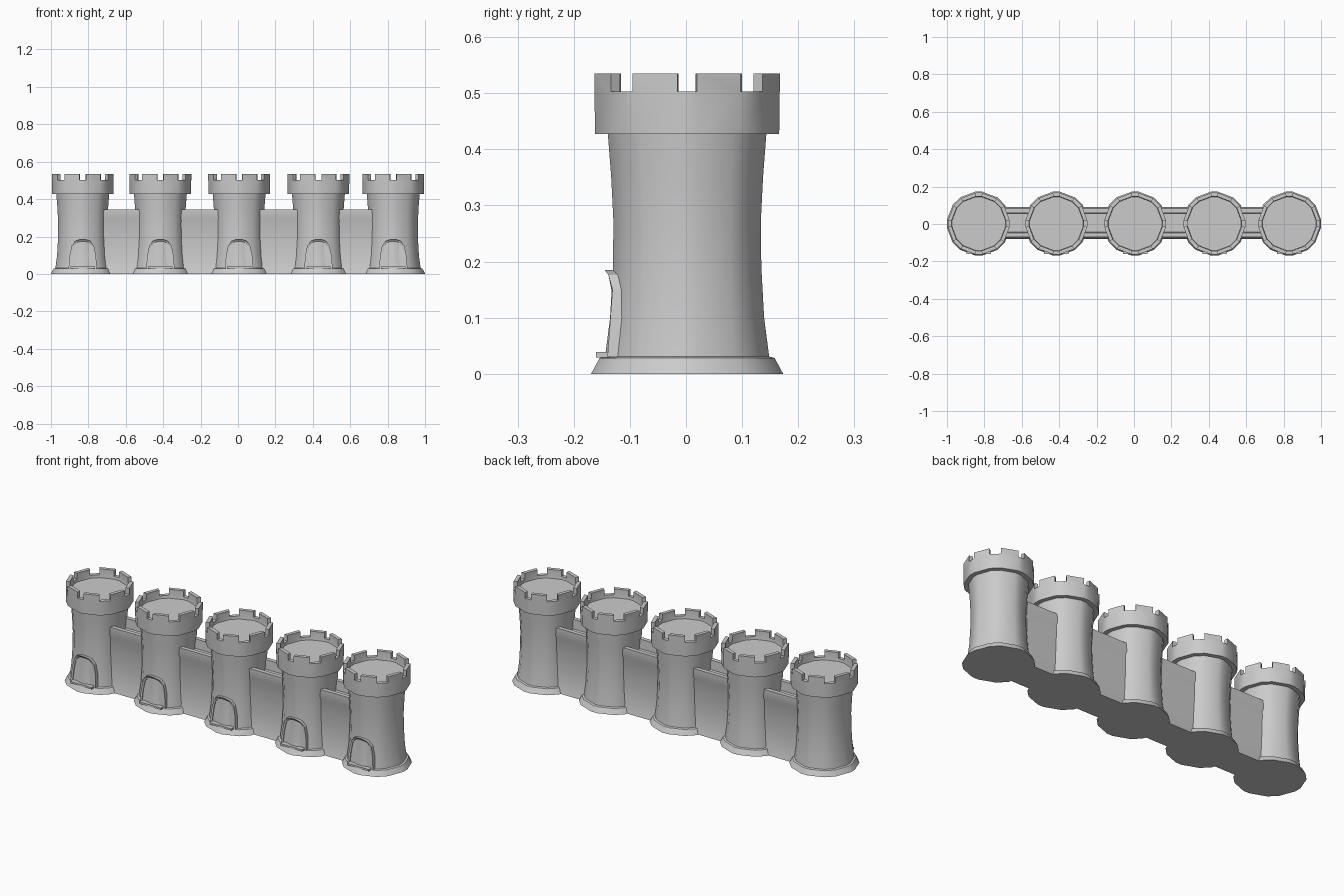
import bpy, bmesh
from math import radians, cos, sin

if "Cube" in bpy.data.objects:
    bpy.data.objects.remove(bpy.data.objects["Cube"])

CENTRES = [-0.83, -0.415, 0.006, 0.43, 0.83]
CY = 0.002
# ring angles: long spans carry merlons, short spans are the gaps
ANGLES = [q * 90 + a for q in range(4) for a in (6, 35, 54, 84)]
N = len(ANGLES)


def finish(bm, name, angle=35):
    bmesh.ops.recalc_face_normals(bm, faces=bm.faces)
    me = bpy.data.meshes.new(name)
    bm.to_mesh(me)
    bm.free()
    ob = bpy.data.objects.new(name, me)
    bpy.context.collection.objects.link(ob)
    bpy.ops.object.select_all(action='DESELECT')
    ob.select_set(True)
    bpy.context.view_layer.objects.active = ob
    bpy.ops.object.shade_smooth_by_angle(angle=radians(angle))
    return ob


def tower(cx):
    # profile from foot, up the waisted shaft, out to the crown, in to the roof floor
    profile = [(0.172, 0), (0.157, 0.028), (0.147, 0.031), (0.138, 0.10),
               (0.133, 0.19), (0.132, 0.27), (0.136, 0.35), (0.142, 0.427),
               (0.165, 0.427), (0.166, 0.503), (0.146, 0.503), (0.144, 0.488)]
    bm = bmesh.new()
    rings = [[bm.verts.new((cx + r * cos(radians(a)), CY + r * sin(radians(a)), z))
              for a in ANGLES] for r, z in profile]
    merlons = []
    for k in range(len(rings) - 1):
        for i in range(N):
            j = (i + 1) % N
            f = bm.faces.new((rings[k][i], rings[k][j], rings[k + 1][j], rings[k + 1][i]))
            if k == 9 and i % 2 == 0:
                merlons.append(f)
    bm.faces.new(rings[0][::-1])
    bm.faces.new(rings[-1])
    bmesh.ops.recalc_face_normals(bm, faces=bm.faces)
    # merlons raised from the rim
    for f in bmesh.ops.extrude_discrete_faces(bm, faces=merlons)['faces']:
        low = list(f.verts)
        for v in low:
            v.co.z = 0.535
        # side walls of each merlon
        for e in list(f.edges):
            a, b = e.verts
            c, d = (bm.verts.new((v.co.x, v.co.y, 0.503)) for v in (b, a))
            bm.faces.new((a, b, c, d))
    bmesh.ops.remove_doubles(bm, verts=bm.verts, dist=0.0001)
    return finish(bm, "tower")


def door(cx):
    def front(z):
        if z > 0.165:
            return -0.132 - 0.015 * (z - 0.165) / 0.02
        return -0.142 + 0.010 * (z - 0.03) / 0.135
    half = [(0.076, 0.03), (0.070, 0.10), (0.060, 0.15), (0.040, 0.176), (0.015, 0.185)]
    outline = half + [(-x, z) for x, z in reversed(half)]
    inner = [(x * 0.84, 0.038 + (z - 0.03) * 0.88) for x, z in outline]
    bm = bmesh.new()

    def loop(pts, y):
        return [bm.verts.new((cx + x, CY + y(z), z)) for x, z in pts]
    loops = [loop(outline, lambda z: -0.09), loop(outline, front), loop(inner, front),
             loop(inner, lambda z: front(min(z, 0.165)) + 0.005)]
    n = len(outline)
    for a, b in zip(loops, loops[1:]):
        for i in range(n):
            j = (i + 1) % n
            bm.faces.new((a[i], a[j], b[j], b[i]))
    bm.faces.new(loops[-1])
    bm.faces.new(loops[0][::-1])
    finish(bm, "door", 25)
    # doorstep
    bm = bmesh.new()
    bmesh.ops.create_cube(bm, size=1)
    for v in bm.verts:
        v.co = (cx + v.co.x * 0.13, -0.14 + v.co.y * 0.04, 0.034 + v.co.z * 0.01)
    finish(bm, "doorstep")


def wall(x0, x1):
    # half cross-section: flared foot, face, parapet, sunken walkway
    half = [(0.086, 0), (0.074, 0.045), (0.070, 0.12), (0.070, 0.285),
            (0.076, 0.30), (0.076, 0.345), (0.053, 0.345), (0.050, 0.295)]
    section = half + [(-y, z) for y, z in reversed(half)]
    bm = bmesh.new()
    a, b = ([bm.verts.new((x, 0.006 + y, z)) for y, z in section] for x in (x0, x1))
    n = len(section)
    for i in range(n):
        j = (i + 1) % n
        bm.faces.new((a[i], a[j], b[j], b[i]))
    bm.faces.new(a)
    bm.faces.new(b[::-1])
    finish(bm, "curtain_wall")


for x in CENTRES:
    tower(x)
    door(x)
for x0, x1 in zip(CENTRES, CENTRES[1:]):
    wall(x0 + 0.07, x1 - 0.07)
